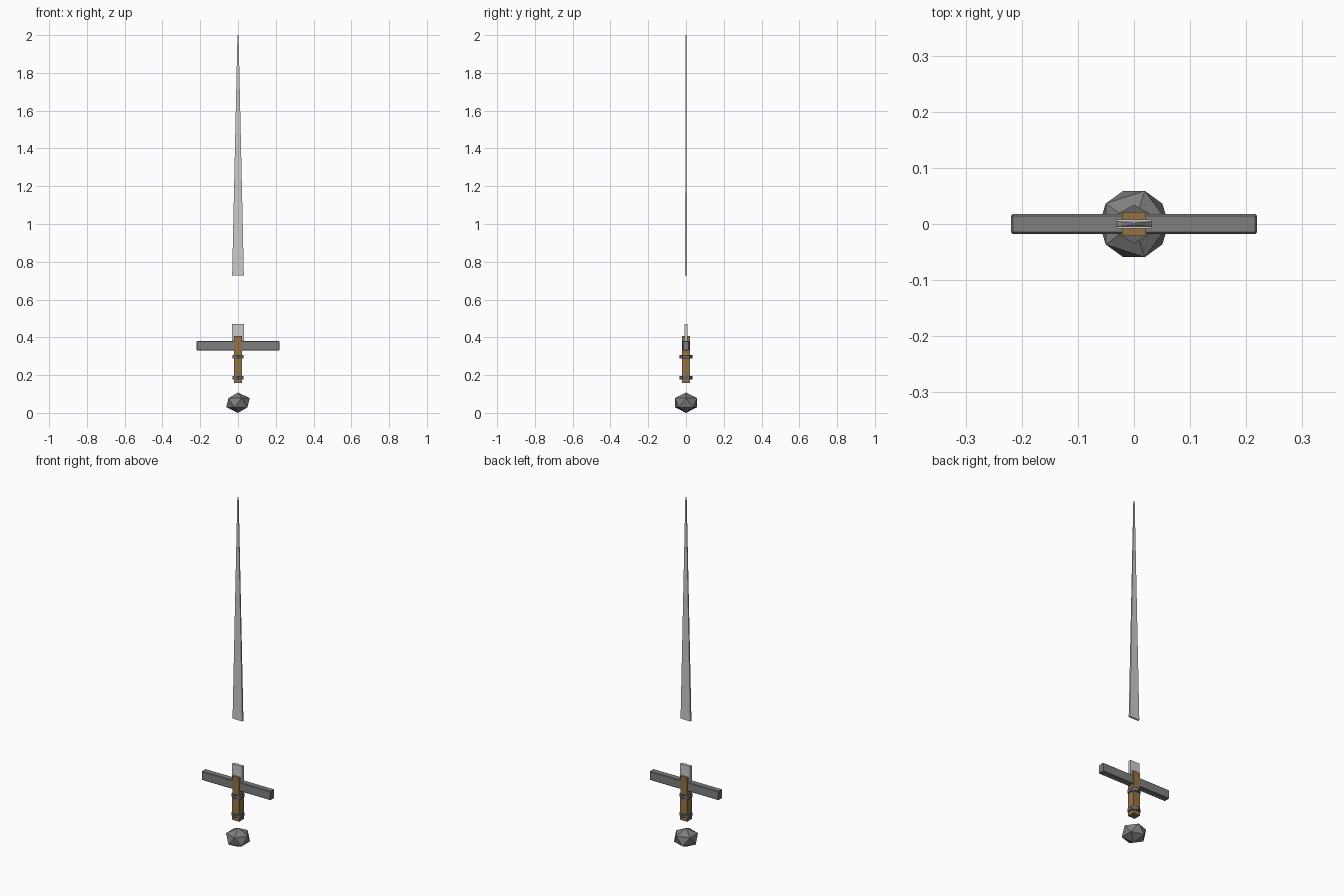
import bpy

if "Cube" in bpy.data.objects:
    bpy.data.objects.remove(bpy.data.objects["Cube"])


def material(name, r, g, b):
    mat = bpy.data.materials.new(name)
    mat.diffuse_color = (r, g, b, 1)
    mat.use_nodes = True
    mat.node_tree.nodes["Principled BSDF"].inputs["Base Color"].default_value = mat.diffuse_color
    return mat


brown = material("brown_leather", 0.30, 0.165, 0.06)
dark_steel = material("dark_steel", 0.21, 0.21, 0.21)
band_iron = material("band_iron", 0.13, 0.13, 0.15)


def taper_box(name, z0, z1, bottom, top, mat=None):
    """Box between z0 and z1 with (half x, half y) sizes at each end."""
    bpy.ops.mesh.primitive_cube_add(size=2)
    ob = bpy.context.object
    ob.name = name
    for v in ob.data.vertices:
        up = v.co.z > 0
        hx, hy = top if up else bottom
        v.co = (v.co.x * hx, v.co.y * hy, z1 if up else z0)
    if mat:
        ob.data.materials.append(mat)
    return ob


# Broken blade: long upper piece and the stump left in the guard
taper_box("blade", 0.727, 2.0, (0.031, 0.005), (0.003, 0.002))
taper_box("blade_stump", 0.34, 0.47, (0.031, 0.008), (0.031, 0.008))

# Crossguard with slightly chamfered edges
guard = taper_box("crossguard", 0.33, 0.381, (0.219, 0.0175), (0.219, 0.0175), dark_steel)
bevel = guard.modifiers.new("chamfer", "BEVEL")
bevel.width = 0.003
bevel.segments = 1

# Grip
taper_box("grip", 0.157, 0.407, (0.0225, 0.0215), (0.021, 0.021), brown)

# Six-sided bands around the grip
for i, z in enumerate((0.187, 0.297)):
    bpy.ops.mesh.primitive_cylinder_add(vertices=6, radius=0.0345, depth=0.018,
                                        location=(0, 0, z))
    band = bpy.context.object
    band.name = f"grip_band_{i + 1}"
    band.data.materials.append(band_iron)

# Detached faceted pommel, slightly flattened
bpy.ops.mesh.primitive_ico_sphere_add(subdivisions=1, radius=1, location=(0, 0, 0.054))
pommel = bpy.context.object
pommel.name = "pommel"
pommel.scale = (0.0695, 0.0695, 0.054)
pommel.data.materials.append(dark_steel)
